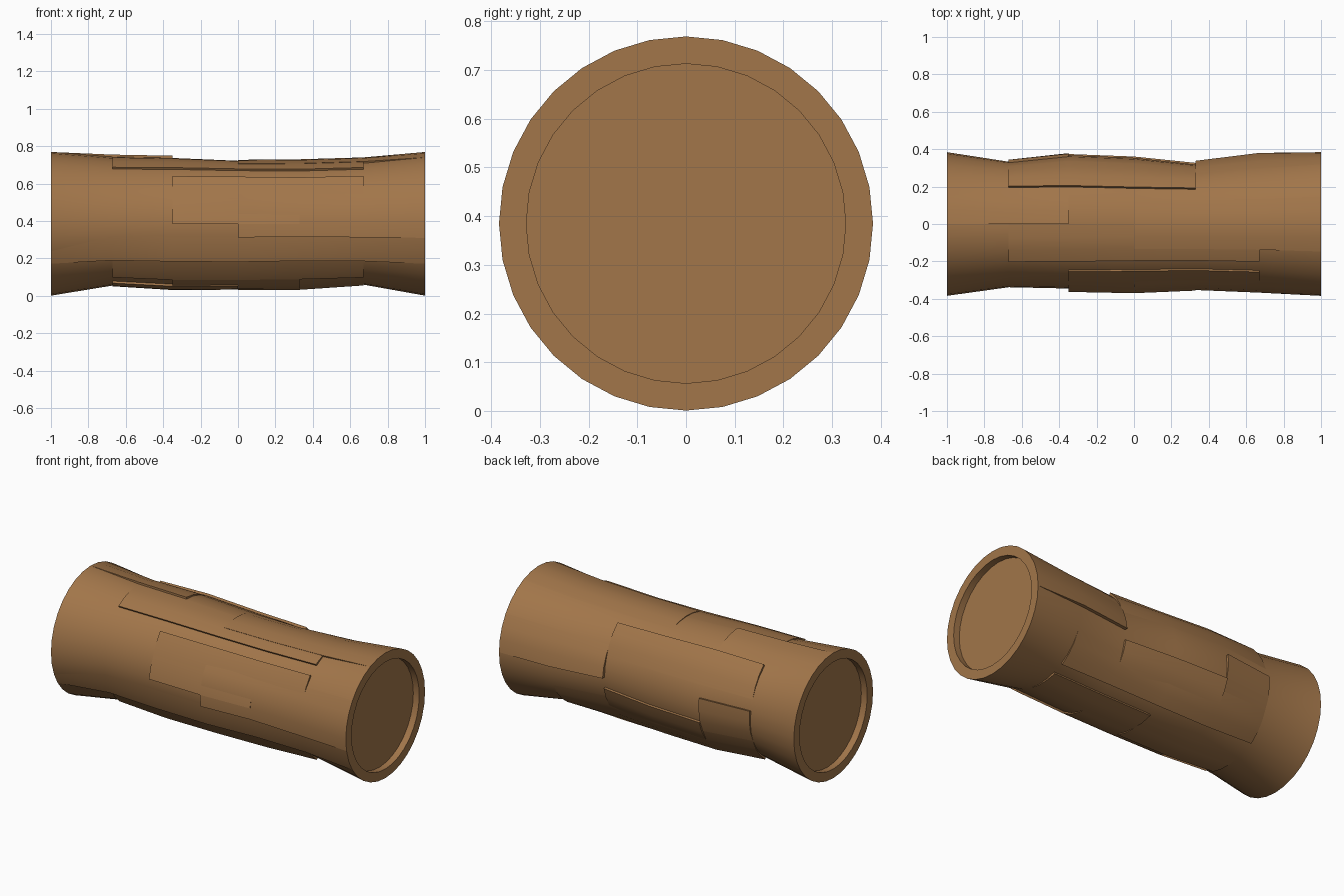
import bpy
import bmesh
from math import cos, sin, pi

if "Cube" in bpy.data.objects:
    bpy.data.objects.remove(bpy.data.objects["Cube"])

SIDES, RIM, MID = 32, 0.384, 0.385
XS = [-1, -0.67, -0.35, 0, 0.33, 0.67, 1]
# bark radius along the log, seen at the front, top, back and underside
FRONT = [RIM, .338, .345, .352, .338, .352, RIM]
TOP = [RIM, .358, .352, .337, .340, .350, RIM]
BACK = [RIM, .333, .368, .354, .318, .360, RIM]
UNDER = [RIM, .330, .350, .348, .348, .325, RIM]

mat = bpy.data.materials.new("bark_brown")
mat.diffuse_color = (0.36, 0.18, 0.068, 1)
mat.use_nodes = True
mat.node_tree.nodes["Principled BSDF"].inputs["Base Color"].default_value = mat.diffuse_color


def radius(i, k):
    # k counts sides upward from the front (8 = top, 16 = back, 24 = underside)
    quads = [FRONT, TOP, BACK, UNDER]
    q, t = divmod((k % SIDES) / 8, 1)
    t = sin(t * pi / 2) ** 2
    return quads[int(q)][i] * (1 - t) + quads[(int(q) + 1) % 4][i] * t


def point(x, r, k):
    a = 2 * pi * k / SIDES
    return (x, -r * cos(a), MID + r * sin(a))


def finish(name, bm):
    bmesh.ops.recalc_face_normals(bm, faces=bm.faces)
    me = bpy.data.meshes.new(name)
    bm.to_mesh(me)
    bm.free()
    ob = bpy.data.objects.new(name, me)
    bpy.context.collection.objects.link(ob)
    me.materials.append(mat)
    bpy.ops.object.select_all(action='DESELECT')
    ob.select_set(True)
    bpy.context.view_layer.objects.active = ob
    bpy.ops.object.shade_smooth_by_angle(angle=0.5)


# log body with a raised rim and recessed cut face at each end
bm = bmesh.new()
sections = [(-0.96, None, .328), (-1, None, .328)]
sections += [(x, i, 0) for i, x in enumerate(XS)]
sections += [(1, None, .328), (0.96, None, .328)]
loops = [[bm.verts.new(point(x, r if i is None else radius(i, k), k))
          for k in range(SIDES)] for x, i, r in sections]
for a, b in zip(loops, loops[1:]):
    for k in range(SIDES):
        n = (k + 1) % SIDES
        bm.faces.new((a[k], a[n], b[n], b[k]))
bm.faces.new(loops[0])
bm.faces.new(loops[-1])
finish("log", bm)


# bark plates: a ledge of height h at side k0, fading into the log at side k1
def plate(bm, i0, i1, k0, k1, h):
    step = 1 if k1 > k0 else -1
    ks = list(range(k0, k1 + step, step))
    top, low = {}, {}
    for i in range(i0, i1 + 1):
        for n, k in enumerate(ks):
            lift = 0 if i in (0, 6) else h * (1 - n / (len(ks) - 1))
            top[i, n] = bm.verts.new(point(XS[i], radius(i, k) + lift, k))
            low[i, n] = bm.verts.new(point(XS[i], radius(i, k) - 0.006, k))
    last = len(ks) - 1
    for i in range(i0, i1):
        for n in range(last):
            bm.faces.new((top[i, n], top[i + 1, n], top[i + 1, n + 1], top[i, n + 1]))
        bm.faces.new((top[i, 0], low[i, 0], low[i + 1, 0], top[i + 1, 0]))
    for i in (i0, i1):
        if i not in (0, 6):
            for n in range(last):
                bm.faces.new((top[i, n], top[i, n + 1], low[i, n + 1], low[i, n]))


bm = bmesh.new()
for spec in [
    (2, 4, 0, 2, .018), (3, 6, -1, 3, .020), (0, 6, -3, -1, .016),  # front
    (1, 5, -5, -3, .012), (2, 4, -5, -8, .010),
    (2, 5, 4, 2, .012), (1, 5, 5, 8, .012), (3, 6, 6, 10, .010),    # upper front
    (0, 2, 8, 11, .012), (1, 4, 11, 14, .014),                      # top
    (4, 6, 16, 13, .020), (1, 2, 15, 18, .016),                     # back
    (2, 4, 17, 20, .014), (1, 5, 21, 18, .012),
    (3, 5, 22, 25, .014), (1, 3, 26, 23, .012),                     # underside
]:
    plate(bm, *spec)
finish("bark_plates", bm)
